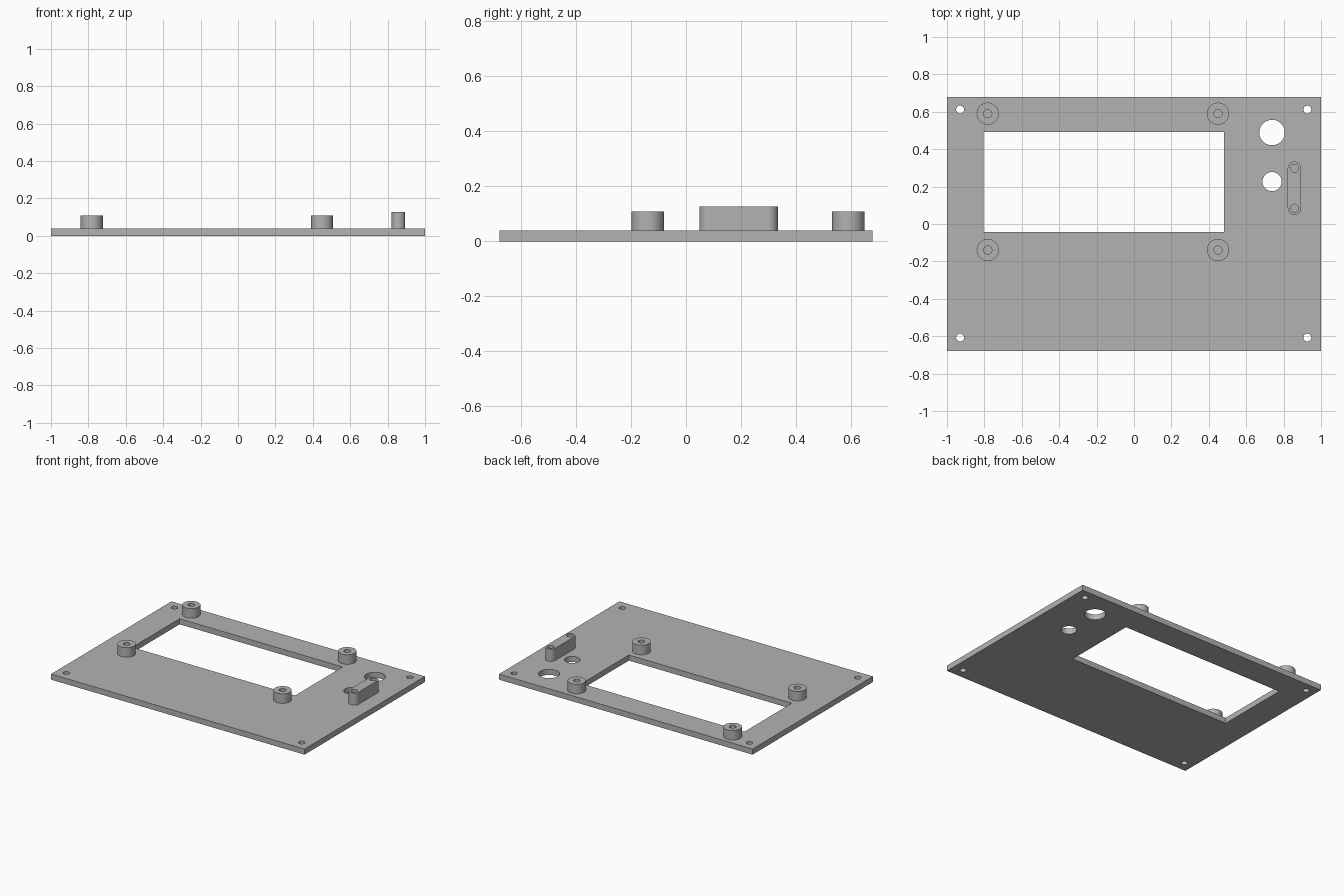
import bpy
import bmesh
from math import cos, sin, pi

cube = bpy.data.objects.get("Cube")
if cube:
    bpy.data.objects.remove(cube, do_unlink=True)

GREY = (0.45, 0.45, 0.45, 1.0)
grey = bpy.data.materials.new("plain grey")
grey.use_nodes = True
grey.diffuse_color = GREY
grey.node_tree.nodes["Principled BSDF"].inputs["Base Color"].default_value = GREY

PLATE = 0.04  # plate thickness
SIDES = 48


def circle(x, y, r):
    return [(x + r * cos(2 * pi * i / SIDES), y + r * sin(2 * pi * i / SIDES))
            for i in range(SIDES)]


def rectangle(x0, x1, y0, y1):
    return [(x0, y0), (x1, y0), (x1, y1), (x0, y1)]


def capsule(x, y0, y1, r):
    half = SIDES // 2
    arc = [(r * cos(pi * i / half), r * sin(pi * i / half)) for i in range(half + 1)]
    return [(x + a, y1 + b) for a, b in arc] + [(x - a, y0 - b) for a, b in arc]


def extrude_outline(name, loops, z0, z1, open_base=False):
    """Extrude a flat outline (first loop) with holes (other loops)."""
    curve = bpy.data.curves.new(name, 'CURVE')
    curve.dimensions = '2D'
    curve.fill_mode = 'BOTH'
    curve.extrude = (z1 - z0) / 2
    for loop in loops:
        spline = curve.splines.new('POLY')
        spline.points.add(len(loop) - 1)
        for point, (x, y) in zip(spline.points, loop):
            point.co = (x, y, 0, 1)
        spline.use_cyclic_u = True
    obj = bpy.data.objects.new(name, curve)
    bpy.context.collection.objects.link(obj)
    bpy.ops.object.select_all(action='DESELECT')
    obj.select_set(True)
    bpy.context.view_layer.objects.active = obj
    bpy.ops.object.convert(target='MESH')
    obj = bpy.context.object

    # Weld the caps to the walls and set the part at its height
    bm = bmesh.new()
    bm.from_mesh(obj.data)
    bmesh.ops.remove_doubles(bm, verts=bm.verts, dist=0.0001)
    bmesh.ops.translate(bm, verts=bm.verts, vec=(0, 0, (z0 + z1) / 2))
    bmesh.ops.recalc_face_normals(bm, faces=bm.faces)
    if open_base:
        base = [f for f in bm.faces if all(v.co.z < z0 + 0.001 for v in f.verts)]
        bmesh.ops.delete(bm, geom=base, context='FACES_ONLY')
    bm.to_mesh(obj.data)
    bm.free()
    obj.data.materials.clear()
    obj.data.materials.append(grey)
    bpy.ops.object.shade_smooth_by_angle(angle=pi / 6)
    return obj


# Front plate with display window, corner screw holes and two control holes
corner_holes = [circle(x, y, 0.021) for x in (-0.93, 0.927) for y in (-0.607, 0.612)]
extrude_outline("panel_plate", [
    rectangle(-1, 1, -0.678, 0.678),
    rectangle(-0.805, 0.48, -0.042, 0.492),
    circle(0.738, 0.489, 0.068),
    circle(0.738, 0.227, 0.051),
    *corner_holes,
], 0, PLATE)

# Hollow standoffs around the display window
for side, x in (("right", -0.782), ("left", 0.449)):
    for end, y in (("front", -0.139), ("back", 0.59)):
        extrude_outline(f"standoff_{end}_{side}",
                        [circle(x, y, 0.059), circle(x, y, 0.022)],
                        PLATE, 0.108, open_base=True)

# Rounded mounting block with two screw holes
extrude_outline("mounting_block", [
    capsule(0.858, 0.085, 0.298, 0.036),
    circle(0.858, 0.085, 0.021),
    circle(0.858, 0.298, 0.021),
], PLATE, 0.127, open_base=True)
